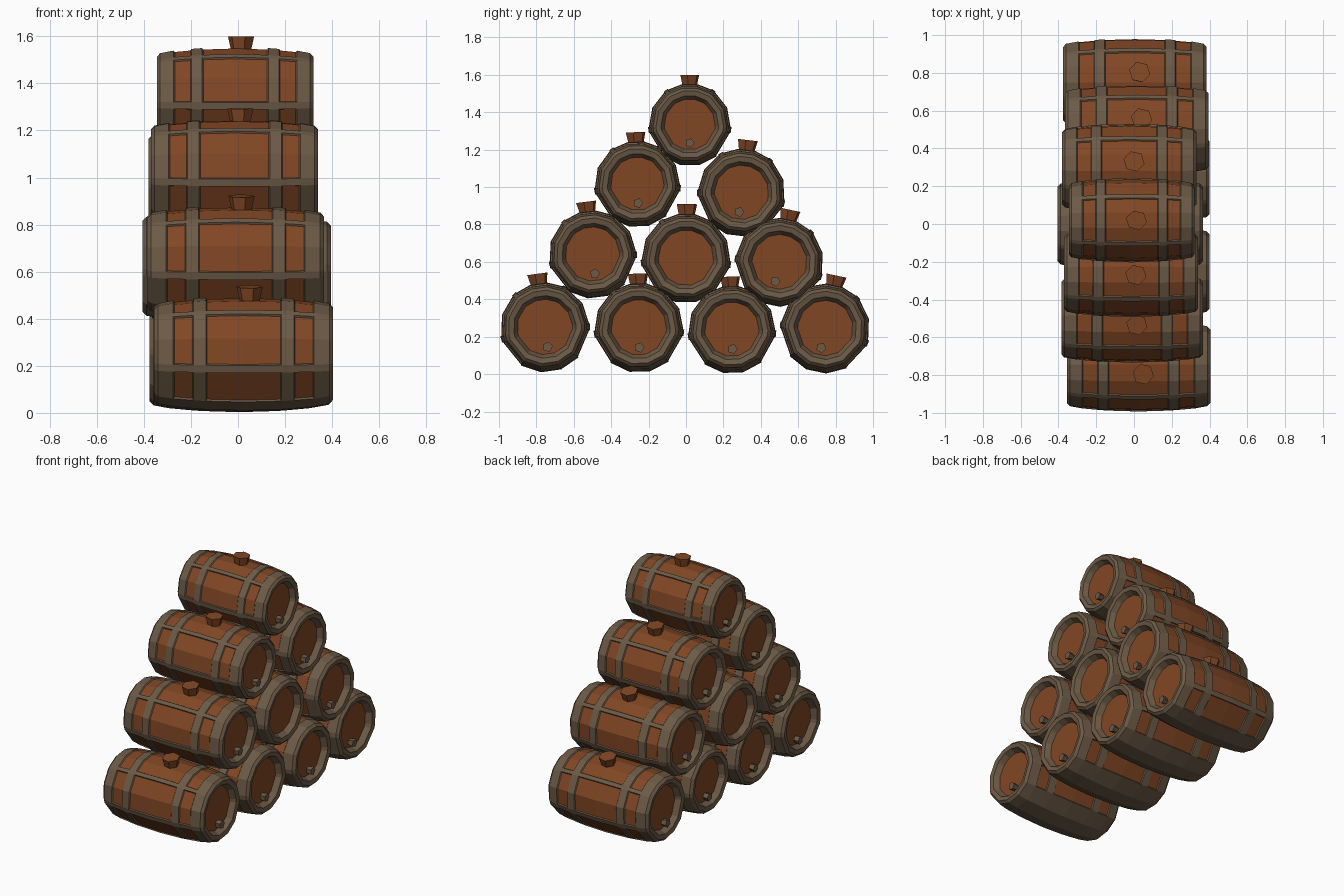
import bpy, bmesh, math
from mathutils import Matrix, Vector

if "Cube" in bpy.data.objects:
    bpy.data.objects.remove(bpy.data.objects["Cube"])


def material(name, col):
    m = bpy.data.materials.new(name)
    m.diffuse_color = (*col, 1)
    m.use_nodes = True
    m.node_tree.nodes["Principled BSDF"].inputs["Base Color"].default_value = m.diffuse_color
    return m


WOOD = material("orange_brown_wood", (0.22, 0.062, 0.018))
IRON = material("grey_brown_hoop", (0.150, 0.102, 0.062))

# angles (degrees) around the barrel; narrow gaps are the raised lengthwise strips
ANGLES = [-50, -12, -4, 24, 52, 58, 79, 101, 122, 128, 156, 184, 192, 230, 257, 283]
PANELS = [(-50, -12), (-4, 52), (58, 122), (128, 184), (192, 230)]
# half profile from middle to lid: (x, radius)
HALF = [(0.16, 0.238), (0.212, 0.234), (0.298, 0.226), (0.362, 0.214),
        (0.378, 0.197), (0.372, 0.168), (0.335, 0.148)]
PROFILE = [(-x, r) for x, r in reversed(HALF)] + [(0, 0.243)] + HALF


def make_barrel(name, length):
    bm = bmesh.new()
    k = length / 0.756
    n = len(ANGLES)
    rings = [[bm.verts.new((x * k, r * math.cos(math.radians(a)),
                            r * math.sin(math.radians(a)))) for a in ANGLES]
             for x, r in PROFILE]
    panels = []
    for i in range(len(rings) - 1):
        xm = abs(PROFILE[i][0] + PROFILE[i + 1][0]) / 2
        wood_x = xm < 0.15 or 0.22 < xm < 0.29
        for j in range(n):
            q = (j + 1) % n
            f = bm.faces.new((rings[i][j], rings[i][q], rings[i + 1][q], rings[i + 1][j]))
            mid = (ANGLES[j] + (ANGLES[q] if q else 310)) / 2
            if wood_x and any(a < mid < b for a, b in PANELS):
                panels.append(f)
    # round lids
    for ring in (rings[0], rings[-1]):
        bm.faces.new(ring).material_index = 0
    for f in bm.faces:
        f.material_index = 0 if len(f.verts) > 4 else 1
    bmesh.ops.recalc_face_normals(bm, faces=bm.faces[:])
    # sunken wooden panels between the hoops and strips
    bmesh.ops.inset_region(bm, faces=panels, thickness=0.005, depth=-0.007,
                           use_even_offset=True)
    for f in panels:
        f.material_index = 0
    return finish(name, bm)


def finish(name, bm):
    me = bpy.data.meshes.new(name)
    bm.to_mesh(me)
    bm.free()
    me.materials.append(WOOD)
    me.materials.append(IRON)
    ob = bpy.data.objects.new(name, me)
    bpy.context.collection.objects.link(ob)
    return ob


def make_plug(name, sides, r1, r2, depth, matrix, mat):
    bm = bmesh.new()
    bmesh.ops.create_cone(bm, cap_ends=True, segments=sides, radius1=r1, radius2=r2,
                          depth=depth, matrix=matrix)
    for f in bm.faces:
        f.material_index = mat
    return finish(name, bm)


# x centre, y, z, length, roll in degrees, scale of the radius, has taps
STACK = [
    (0.024, -0.755, 0.252, 0.76, 8, 1.0, True),
    (0.020, -0.252, 0.250, 0.76, 1, 1.0, True),
    (0.020, 0.245, 0.240, 0.76, 2, 0.98, True),
    (0.005, 0.745, 0.246, 0.76, -12, 1.0, True),
    (-0.010, -0.500, 0.642, 0.75, 7, 0.98, True),
    (-0.020, 0.000, 0.622, 0.77, -1, 1.0, False),
    (0.015, 0.500, 0.600, 0.76, -12, 0.99, True),
    (-0.015, -0.260, 1.018, 0.71, 2, 0.96, True),
    (-0.025, 0.297, 0.972, 0.71, -7, 0.98, True),
    (-0.012, 0.020, 1.335, 0.665, 0, 0.92, True),
]

for i, (x, y, z, length, roll, s, taps) in enumerate(STACK, 1):
    place = (Matrix.Translation((x, y, z)) @ Matrix.Rotation(math.radians(roll), 4, 'X')
             @ Matrix.Diagonal((1, s, s, 1)))
    parts = [make_barrel(f"barrel_{i}", length)]
    # flared bung on top
    parts.append(make_plug(f"bung_{i}", 6, 0.042, 0.057, 0.07,
                           Matrix.Translation((0.025, 0, 0.252))
                           @ Matrix.Rotation(0.3, 4, 'Z'), 0))
    # small taps low on both lids
    if taps:
        for side in (-1, 1):
            m = (Matrix.Translation((side * (length * 0.443 + 0.015), 0, -0.108))
                 @ Matrix.Rotation(side * math.pi / 2, 4, 'Y'))
            parts.append(make_plug(f"tap_{i}_{'left' if side < 0 else 'right'}",
                                   5, 0.022, 0.028, 0.045, m, 1))
    for p in parts:
        p.matrix_world = place
